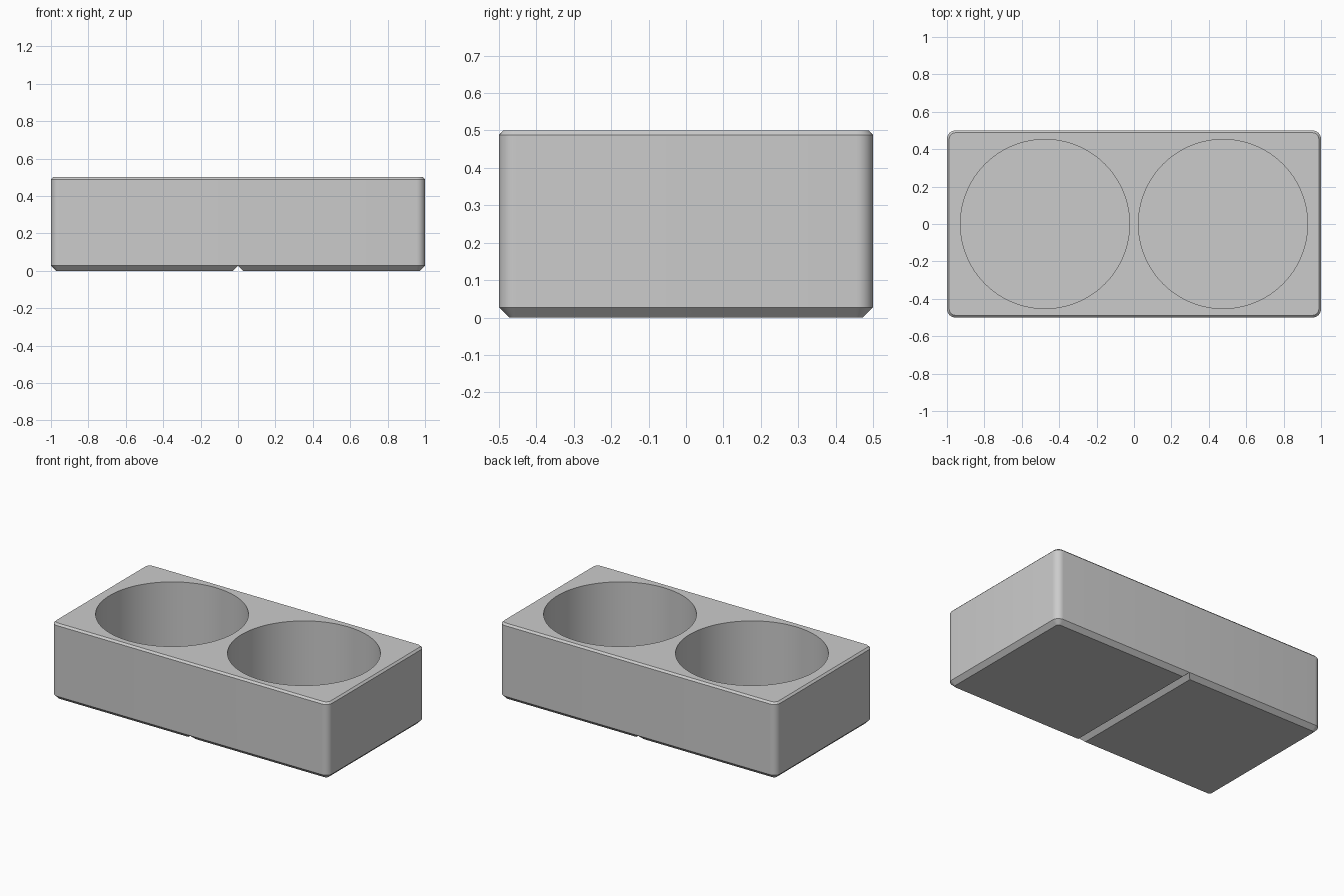
import bpy, bmesh, math

if "Cube" in bpy.data.objects:
    bpy.data.objects.remove(bpy.data.objects["Cube"])

grey = bpy.data.materials.new("plain grey")
grey.diffuse_color = (0.6, 0.6, 0.6, 1)
grey.use_nodes = True
grey.node_tree.nodes["Principled BSDF"].inputs["Base Color"].default_value = grey.diffuse_color


def make_object(name, bm):
    bmesh.ops.recalc_face_normals(bm, faces=bm.faces)
    mesh = bpy.data.meshes.new(name)
    bm.to_mesh(mesh)
    bm.free()
    mesh.materials.append(grey)
    obj = bpy.data.objects.new(name, mesh)
    bpy.context.collection.objects.link(obj)
    return obj


def outline(inset, radius=0.045, steps=8):
    """Rounded rectangle, moved inwards by inset."""
    points = []
    for i, (sx, sy) in enumerate([(1, 1), (-1, 1), (-1, -1), (1, -1)]):
        for k in range(steps + 1):
            a = math.pi / 2 * (i + k / steps)
            points.append((sx * (1 - radius) + (radius - inset) * math.cos(a),
                           sy * (0.5 - radius) + (radius - inset) * math.sin(a)))
    return points


# Block with chamfered bottom and top edges
bm = bmesh.new()
rings = [[bm.verts.new((x, y, z)) for x, y in outline(inset)]
         for z, inset in [(0, 0.027), (0.027, 0), (0.488, 0), (0.5, 0.012)]]
for low, high in zip(rings, rings[1:]):
    for i in range(len(low)):
        j = (i + 1) % len(low)
        bm.faces.new((low[i], low[j], high[j], high[i]))
bm.faces.new(rings[0])
bm.faces.new(rings[-1])
block = make_object("holder_block", bm)

cutters = []

# Two round pockets
for side, x in (("left", -0.476), ("right", 0.476)):
    bm = bmesh.new()
    bmesh.ops.create_cone(bm, cap_ends=True, segments=96, radius1=0.452, radius2=0.452, depth=0.6)
    bmesh.ops.translate(bm, verts=bm.verts, vec=(x, 0, 0.35))
    cutters.append(make_object(side + "_pocket_cutter", bm))

# V groove across the underside
bm = bmesh.new()
ends = [[bm.verts.new((x, y, z)) for x, z in ((-0.047, -0.02), (0.047, -0.02), (0, 0.027))]
        for y in (-0.7, 0.7)]
bm.faces.new(ends[0])
bm.faces.new(ends[1])
for i in range(3):
    j = (i + 1) % 3
    bm.faces.new((ends[0][i], ends[0][j], ends[1][j], ends[1][i]))
cutters.append(make_object("groove_cutter", bm))

# Cut, apply, and discard the helpers
bpy.context.view_layer.objects.active = block
block.select_set(True)
for cutter in cutters:
    cutter.hide_render = True
    mod = block.modifiers.new("cut", 'BOOLEAN')
    mod.operation = 'DIFFERENCE'
    mod.solver = 'EXACT'
    mod.object = cutter
    bpy.ops.object.modifier_apply(modifier=mod.name)
    bpy.data.objects.remove(cutter)

bpy.ops.object.shade_smooth_by_angle(angle=math.radians(30))
